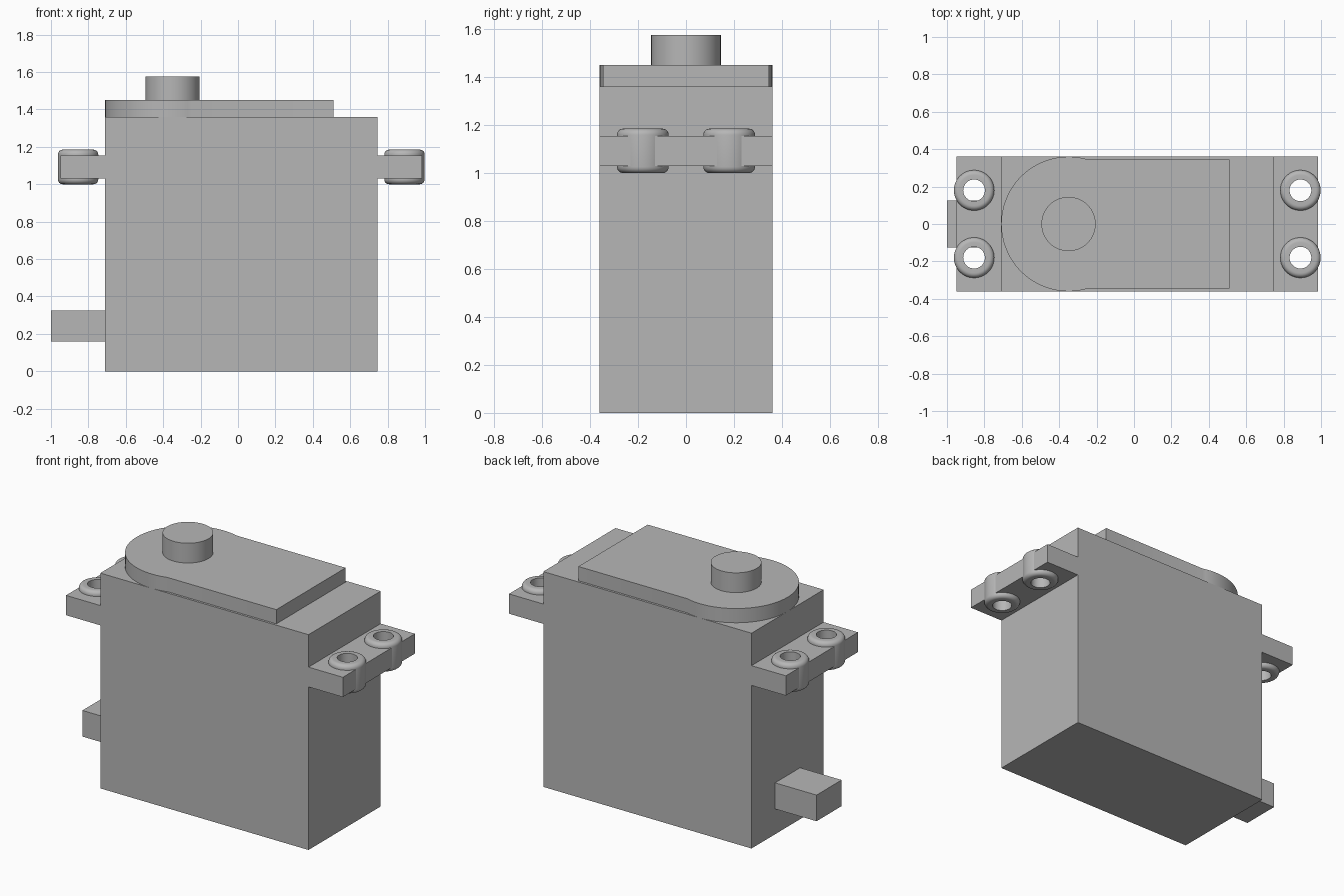
import bpy, bmesh, math

old = bpy.data.objects.get("Cube")
if old:
    bpy.data.objects.remove(old, do_unlink=True)

grey = bpy.data.materials.new("plain_grey")
grey.use_nodes = True
grey.diffuse_color = (0.47, 0.47, 0.47, 1)
grey.node_tree.nodes["Principled BSDF"].inputs["Base Color"].default_value = grey.diffuse_color


def finish(name, bm, smooth=False):
    bmesh.ops.recalc_face_normals(bm, faces=bm.faces)
    mesh = bpy.data.meshes.new(name)
    bm.to_mesh(mesh)
    bm.free()
    mesh.materials.append(grey)
    obj = bpy.data.objects.new(name, mesh)
    bpy.context.collection.objects.link(obj)
    if smooth:
        bpy.ops.object.select_all(action='DESELECT')
        obj.select_set(True)
        bpy.context.view_layer.objects.active = obj
        bpy.ops.object.shade_smooth_by_angle(angle=math.radians(35))
    return obj


def prism(name, outline, z0, z1, smooth=False):
    """Extrude a flat outline from z0 up to z1."""
    bm = bmesh.new()
    face = bm.faces.new([bm.verts.new((x, y, z0)) for x, y in outline])
    top = bmesh.ops.extrude_face_region(bm, geom=[face])["geom"]
    bmesh.ops.translate(bm, vec=(0, 0, z1 - z0),
                        verts=[v for v in top if isinstance(v, bmesh.types.BMVert)])
    return finish(name, bm, smooth)


def box(name, x0, x1, half_y, z0, z1):
    return prism(name, [(x0, -half_y), (x1, -half_y), (x1, half_y), (x0, half_y)], z0, z1)


def arc(cx, cy, r, start, end, steps):
    angles = [math.radians(start + (end - start) * i / steps) for i in range(steps + 1)]
    return [(cx + r * math.cos(a), cy + r * math.sin(a)) for a in angles]


def lathe(name, profile, x, y, steps=48):
    """Spin a closed (radius, height) profile around a vertical axis."""
    bm = bmesh.new()
    rings = []
    for s in range(steps):
        a = 2 * math.pi * s / steps
        rings.append([bm.verts.new((x + r * math.cos(a), y + r * math.sin(a), z))
                      for r, z in profile])
    n = len(profile)
    for s in range(steps):
        a, b = rings[s], rings[(s + 1) % steps]
        for i in range(n):
            j = (i + 1) % n
            bm.faces.new((a[i], b[i], b[j], a[j]))
    return finish(name, bm, True)


# Main case and cable outlet
box("case", -0.71, 0.745, 0.36, 0, 1.36)
box("cable_outlet", -1.0, -0.71, 0.125, 0.16, 0.325)

# Raised cover with a round end, and the output shaft
shaft_x, cover_r, cover_half = -0.35, 0.36, 0.346
join = math.degrees(math.asin(cover_half / cover_r))
cover = arc(shaft_x, 0, cover_r, join, 360 - join, 64)
cover += [(0.51, -cover_half), (0.51, cover_half)]
prism("gear_cover", cover, 1.36, 1.45, True)
prism("output_shaft", arc(shaft_x, 0, 0.145, 0, 360, 64)[:-1], 1.45, 1.575, True)

# Grommet section: straight bore, rounded outer rims
low, high, outer, bore, rim = 1.0, 1.185, 0.108, 0.058, 0.026
section = [(bore, low)]
section += arc(outer - rim, low + rim, rim, -90, 0, 6)
section += arc(outer - rim, high - rim, rim, 0, 90, 6)
section += [(bore, high)]

# Mounting ears, drilled for the grommets
for side, x0, x1, gx in (("right", -0.95, -0.71, -0.855), ("left", 0.745, 0.985, 0.89)):
    ear = box(side + "_mounting_ear", x0, x1, 0.36, 1.03, 1.155)
    for place, y in (("front", -0.18), ("back", 0.18)):
        lathe(f"{side}_{place}_grommet", section, gx, y)
        drill = prism("drill", arc(gx, y, 0.075, 0, 360, 32)[:-1], 0.9, 1.3)
        drill.hide_render = True
        cut = ear.modifiers.new("hole", 'BOOLEAN')
        cut.operation = 'DIFFERENCE'
        cut.solver = 'EXACT'
        cut.object = drill
        bpy.ops.object.select_all(action='DESELECT')
        bpy.context.view_layer.objects.active = ear
        ear.select_set(True)
        bpy.ops.object.modifier_apply(modifier=cut.name)
        bpy.data.objects.remove(drill, do_unlink=True)
